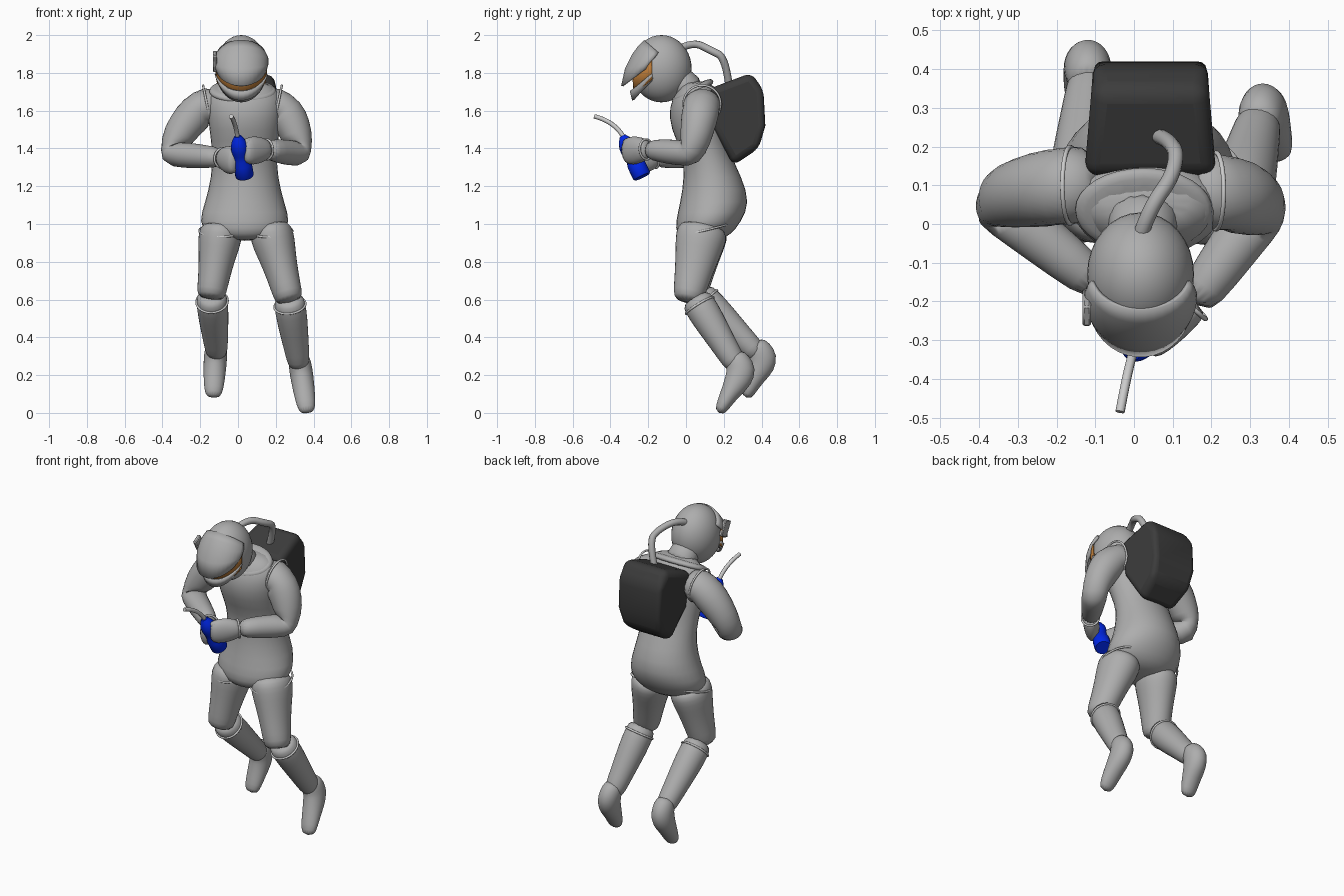
import bpy, bmesh, math
from mathutils import Vector, Matrix

if "Cube" in bpy.data.objects:
    bpy.data.objects.remove(bpy.data.objects["Cube"])


def material(name, rgb):
    m = bpy.data.materials.new(name)
    m.diffuse_color = (*rgb, 1)
    m.use_nodes = True
    m.node_tree.nodes["Principled BSDF"].inputs["Base Color"].default_value = m.diffuse_color
    return m


GREY = material("suit_grey", (0.42, 0.42, 0.42))
DARK = material("dark", (0.045, 0.045, 0.045))
BLUE = material("blue", (0.0, 0.02, 0.8))
ORANGE = material("orange", (0.5, 0.2, 0.04))
LIGHT = material("light", (0.75, 0.75, 0.75))
X, Y, Z = Vector((1, 0, 0)), Vector((0, 1, 0)), Vector((0, 0, 1))


def activate(ob):
    bpy.ops.object.select_all(action='DESELECT')
    ob.select_set(True)
    bpy.context.view_layer.objects.active = ob


def finish(name, bm, mat=GREY, sub=0, angle=None):
    bmesh.ops.recalc_face_normals(bm, faces=bm.faces)
    me = bpy.data.meshes.new(name)
    bm.to_mesh(me)
    bm.free()
    ob = bpy.data.objects.new(name, me)
    bpy.context.collection.objects.link(ob)
    me.materials.append(mat)
    if sub:
        m = ob.modifiers.new("sub", 'SUBSURF')
        m.levels = m.render_levels = sub
    for p in me.polygons:
        p.use_smooth = True
    if angle:
        activate(ob)
        bpy.ops.object.shade_smooth_by_angle(angle=math.radians(angle))
    return ob


def ring(c, t, ref, ra, rb, n=16):
    t = t.normalized()
    u = (ref - t * ref.dot(t)).normalized()
    v = t.cross(u)
    return [c + u * ra * math.cos(a) + v * rb * math.sin(a)
            for a in (2 * math.pi * i / n for i in range(n))]


def loft(name, rows, ref=X, sub=1, mat=GREY, angle=None, flat=None):
    """Skin elliptical rings (centre, ra, rb) along a path; flat fixes the ring normal."""
    bm = bmesh.new()
    P = [r[0] for r in rows]
    rings = []
    for i, (c, ra, rb) in enumerate(rows):
        t = flat or P[min(i + 1, len(P) - 1)] - P[max(i - 1, 0)]
        rings.append([bm.verts.new(p) for p in ring(c, t, ref, ra, rb)])
    n = len(rings[0])
    for a, b in zip(rings, rings[1:]):
        for i in range(n):
            bm.faces.new((a[i], a[(i + 1) % n], b[(i + 1) % n], b[i]))
    bm.faces.new(rings[0])
    bm.faces.new(rings[-1])
    return finish(name, bm, mat, sub, angle)


def taper(name, a, b, prof, **kw):
    """Straight loft from a to b; prof holds (fraction, ra, rb)."""
    return loft(name, [(a + (b - a) * t, ra, rb) for t, ra, rb in prof], **kw)


def tube(name, pts, r, cyclic=False, mat=GREY):
    cu = bpy.data.curves.new(name, 'CURVE')
    cu.dimensions = '3D'
    cu.bevel_depth, cu.bevel_resolution, cu.use_fill_caps = r, 3, True
    s = cu.splines.new('NURBS')
    s.points.add(len(pts) - 1)
    for q, p in zip(s.points, pts):
        q.co = (*p, 1)
    s.use_cyclic_u, s.use_endpoint_u, s.order_u = cyclic, not cyclic, 3
    s.resolution_u = 3 if cyclic else 8
    ob = bpy.data.objects.new(name, cu)
    bpy.context.collection.objects.link(ob)
    activate(ob)
    bpy.ops.object.convert(target='MESH')
    bpy.context.object.data.materials.append(mat)


def band(name, c, t, ra, rb, ref=X):
    tube(name, ring(c, t, ref, ra, rb, 20), 0.006, True, LIGHT)


def plate(name, rows, mat=GREY, thick=0.012):
    """Curved face plate; rows are (z side, z front, centre y, rx, ry)."""
    bm = bmesh.new()
    angles = [math.radians(-85 + 10 * i) for i in range(18)]
    grid = [[bm.verts.new((.017 + rx * math.sin(a), cy - ry * math.cos(a), zs + (zf - zs) * math.cos(a)))
             for a in angles] for zs, zf, cy, rx, ry in rows]
    for a, b in zip(grid, grid[1:]):
        for i in range(17):
            bm.faces.new((a[i], a[i + 1], b[i + 1], b[i]))
    m = finish(name, bm, mat, angle=40).modifiers.new("thick", 'SOLIDIFY')
    m.thickness, m.offset = thick, 0


# torso
loft("torso", [(Vector((.035, y, z)), rx, ry) for y, z, rx, ry in (
    (.085, .91, .1, .09), (.095, .945, .205, .15), (.117, 1.01, .25, .177), (.155, 1.11, .215, .19),
    (.143, 1.25, .178, .155), (.105, 1.38, .174, .125), (.065, 1.5, .19, .15), (.045, 1.62, .205, .14),
    (.055, 1.7, .19, .11), (.06, 1.76, .12, .07))], flat=Z)

# collar and neck
tilt, base = Vector((0, -.45, .89)), Vector((.025, .045, 1.685))
taper("collar", base, base + tilt * .045, ((0, .178, .118), (.4, .183, .126), (.8, .178, .12), (1, .14, .09)), flat=tilt)
taper("neck", base, Vector((.018, -.08, 1.8)), ((0, .11, .09), (.5, .085, .08), (1, .08, .08)))

# legs share their profiles and differ in joints
THIGH = ((.08, .09, .11), (.17, .117, .138), (.3, .117, .135), (.5, .1, .116), (.75, .086, .098),
         (.95, .08, .086), (1.06, .07, .07))
SHIN = ((0, .076, .078), (.12, .085, .088), (.35, .084, .085), (.7, .07, .07), (.95, .062, .064), (1.05, .05, .05))
FOOT = ((0, 0, .045, .045), (.022, .035, .06, .068), (.042, .085, .063, .082), (.028, .135, .062, .076),
        (-.015, .2, .058, .052), (-.052, .265, .052, .04), (-.077, .315, .038, .026))
for side, hip, knee, top, ankle, size, splay, lean in (
        ("right", (.155, .1, 1.03), (.268, .012, .61), (.268, .045, .615), (.322, .262, .26), 1, .15, 0),
        ("left", (-.08, .1, 1.03), (-.142, .03, .625), (-.141, .065, .63), (-.113, .37, .32), .93, -.055, .1)):
    hip, knee, top, ankle = map(Vector, (hip, knee, top, ankle))
    taper(side + "_thigh", hip, knee, THIGH)
    taper(side + "_shin", top, ankle, SHIN)
    start = ankle + Vector((-.002, -.01, .053))
    loft(side + "_foot", [(start + Vector((splay * dz, dy + lean * dz, -dz)) * size, ra, rb)
                          for dy, dz, ra, rb in FOOT])
    band(side + "_thigh_band", hip.lerp(knee, .16), Vector((0, -.25, 1)), .116, .138)
    band(side + "_shin_band", top.lerp(ankle, .13), ankle - top, .084, .086)

# arms and mittens share their profiles too
UPPER = ((0, .108), (.15, .106), (.45, .092), (.78, .083), (1, .078))
LOWER = ((.3, .07), (.65, .063), (1, .053))
HAND = ((-.08, .045, .04), (.1, .062, .047), (.42, .076, .047), (.75, .076, .042), (1, .056, .03))
THUMB = ((0, .022, .022), (.5, .027, .027), (1, .02, .02))
for side, s, shoulder, elbow, wrist, tip in (
        ("right", 1, (.222, .085, 1.635), (.325, .035, 1.37), (.15, -.21, 1.395), (.03, -.33, 1.385)),
        ("left", -1, (-.175, .1, 1.635), (-.362, .06, 1.37), (-.08, -.165, 1.35), (-.015, -.3, 1.33))):
    shoulder, elbow, wrist, tip = map(Vector, (shoulder, elbow, wrist, tip))
    rows = [(shoulder - Vector((s * .08, 0, .03)), .1, .1)]
    rows += [(shoulder.lerp(elbow, t) + X * s * .028 * math.sin(math.pi * t), r, r) for t, r in UPPER]
    rows += [(elbow.lerp(wrist, t), r, r) for t, r in LOWER]
    loft(side + "_arm", rows, ref=Vector((-s * .5, .8, .3)))
    taper(side + "_mitten", wrist, tip, HAND, ref=Z)
    up = Z * .045
    taper(side + "_thumb", wrist.lerp(tip, .4) + up, tip + up, THUMB, ref=Z)
    band(side + "_shoulder_band", shoulder - X * s * .01, Vector((s, 0, -.2)), .1, .102, Y)
    band(side + "_wrist_band", wrist, tip - wrist, .054, .05, Z)

# helmet with visor and chin guard
bm = bmesh.new()
bmesh.ops.create_uvsphere(bm, u_segments=32, v_segments=20, radius=1,
                          matrix=Matrix.Translation((.017, -.13, 1.822)) @ Matrix.Diagonal((.138, .16, .178, 1)))
finish("helmet", bm)
plate("visor_brim", ((1.9, 1.97, -.14, .122, .078), (1.885, 1.935, -.15, .133, .102), (1.87, 1.895, -.165, .14, .116),
                     (1.85, 1.82, -.185, .14, .133), (1.83, 1.73, -.2, .13, .138)))
plate("visor_lens", ((1.87, 1.83, -.17, .138, .115), (1.77, 1.69, -.17, .13, .105)), ORANGE, .006)
plate("chin_guard", ((1.805, 1.705, -.17, .136, .122), (1.775, 1.655, -.165, .116, .115)))

# side lamp on the helmet
bm = bmesh.new()
bmesh.ops.create_cube(bm, size=1, matrix=Matrix.Translation((-.122, -.215, 1.86))
                      @ Matrix.Rotation(.5, 4, 'X') @ Matrix.Diagonal((.022, .06, .1, 1)))
finish("side_lamp", bm, angle=30).modifiers.new("bevel", 'BEVEL').width = .005

# backpack: side profile (y, z, half width) extruded across x
bm = bmesh.new()
prof = ((.12, 1.715, .172), (.345, 1.8, .145), (.41, 1.71, .155), (.42, 1.52, .158),
        (.385, 1.4, .14), (.25, 1.31, .115), (.15, 1.5, .17))
L, R = [[bm.verts.new((.042 + s * w, y, z)) for y, z, w in prof] for s in (-1, 1)]
for i in range(len(prof)):
    j = (i + 1) % len(prof)
    bm.faces.new((L[i], L[j], R[j], R[i]))
bm.faces.new(L)
bm.faces.new(R)
b = finish("backpack", bm, DARK, angle=40).modifiers.new("bevel", 'BEVEL')
b.width, b.segments = .038, 4

# air hose from helmet to backpack
tube("air_hose", ((.017, -.03, 1.93), (.04, .04, 1.965), (.105, .13, 1.92), (.11, .21, 1.88), (.06, .228, 1.73)), .02)

# bottle with drinking tube
taper("bottle", Vector((.036, -.232, 1.25)), Vector((-.002, -.335, 1.465)), [(t, r, r) for t, r in (
    (0, .044), (.03, .049), (.3, .049), (.42, .042), (.55, .042), (.65, .047), (.78, .045), (.9, .034), (1, .018))],
    sub=0, mat=BLUE, angle=50)
tube("drinking_tube", ((0, -.325, 1.45), (-.015, -.37, 1.54), (-.036, -.485, 1.57)), .012, mat=LIGHT)
